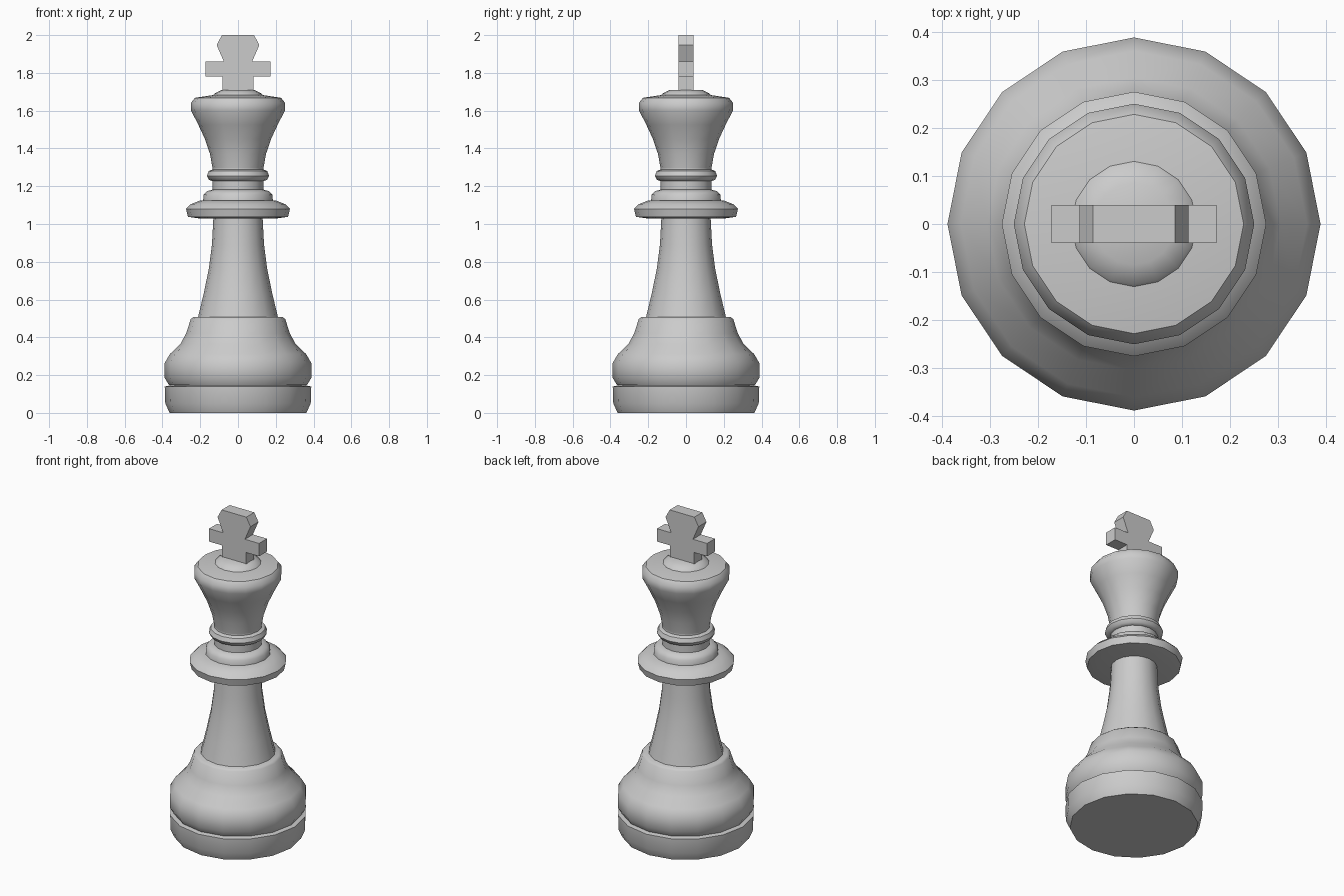
import bpy, bmesh, math

if "Cube" in bpy.data.objects:
    bpy.data.objects.remove(bpy.data.objects["Cube"])

SIDES = 16


def finish(name, bm):
    bmesh.ops.recalc_face_normals(bm, faces=bm.faces)
    mesh = bpy.data.meshes.new(name)
    bm.to_mesh(mesh)
    bm.free()
    obj = bpy.data.objects.new(name, mesh)
    bpy.context.collection.objects.link(obj)
    bpy.ops.object.select_all(action='DESELECT')
    obj.select_set(True)
    bpy.context.view_layer.objects.active = obj
    bpy.ops.object.shade_smooth_by_angle(angle=math.radians(42))
    return obj


def lathe(name, profile):
    """Closed turned part from (radius, height) points, bottom to top."""
    bm = bmesh.new()
    rings = []
    for r, z in profile:
        rings.append([bm.verts.new((r * math.cos(2 * math.pi * i / SIDES),
                                    r * math.sin(2 * math.pi * i / SIDES), z))
                      for i in range(SIDES)])
    for a, b in zip(rings, rings[1:]):
        for i in range(SIDES):
            j = (i + 1) % SIDES
            bm.faces.new((a[i], a[j], b[j], b[i]))
    bm.faces.new(rings[0][::-1])
    bm.faces.new(rings[-1])
    return finish(name, bm)


# Foot disc and swelling base above the groove
lathe("foot", [(0.362, 0), (0.385, 0.05), (0.388, 0.14), (0.36, 0.145), (0.36, 0.155)])
lathe("base", [(0.365, 0.147), (0.388, 0.185), (0.388, 0.265), (0.36, 0.312),
               (0.305, 0.365), (0.275, 0.42), (0.25, 0.497), (0.235, 0.508)])
# Tapering stem
lathe("stem", [(0.212, 0.505), (0.182, 0.63), (0.155, 0.76), (0.138, 0.89), (0.13, 1.04)])
# Stacked collars
lathe("wide_collar", [(0.21, 1.03), (0.265, 1.038), (0.275, 1.08), (0.25, 1.105), (0.20, 1.125)])
lathe("middle_collar", [(0.185, 1.12), (0.182, 1.155), (0.165, 1.173), (0.135, 1.182)])
lathe("neck", [(0.135, 1.17), (0.135, 1.30)])
lathe("upper_ring", [(0.137, 1.227), (0.155, 1.235), (0.165, 1.255), (0.155, 1.28), (0.137, 1.288)])
# Flared head with domed cap
lathe("head", [(0.133, 1.285), (0.148, 1.37), (0.175, 1.45), (0.21, 1.525),
               (0.248, 1.60), (0.25, 1.64), (0.228, 1.668), (0.135, 1.682)])
lathe("cap", [(0.135, 1.675), (0.125, 1.69), (0.085, 1.71)])

# Flat cross finial: half outline mirrored in x, then extruded in y
half = [(0.083, 1.69), (0.083, 1.78), (0.172, 1.78), (0.172, 1.86),
        (0.075, 1.86), (0.113, 1.948), (0.085, 2.0)]
outline = half + [(-x, z) for x, z in reversed(half)]
bm = bmesh.new()
face = bm.faces.new([bm.verts.new((x, -0.039, z)) for x, z in outline])
ext = bmesh.ops.extrude_face_region(bm, geom=[face])
bmesh.ops.translate(bm, vec=(0, 0.078, 0),
                    verts=[g for g in ext["geom"] if isinstance(g, bmesh.types.BMVert)])
finish("cross", bm)
